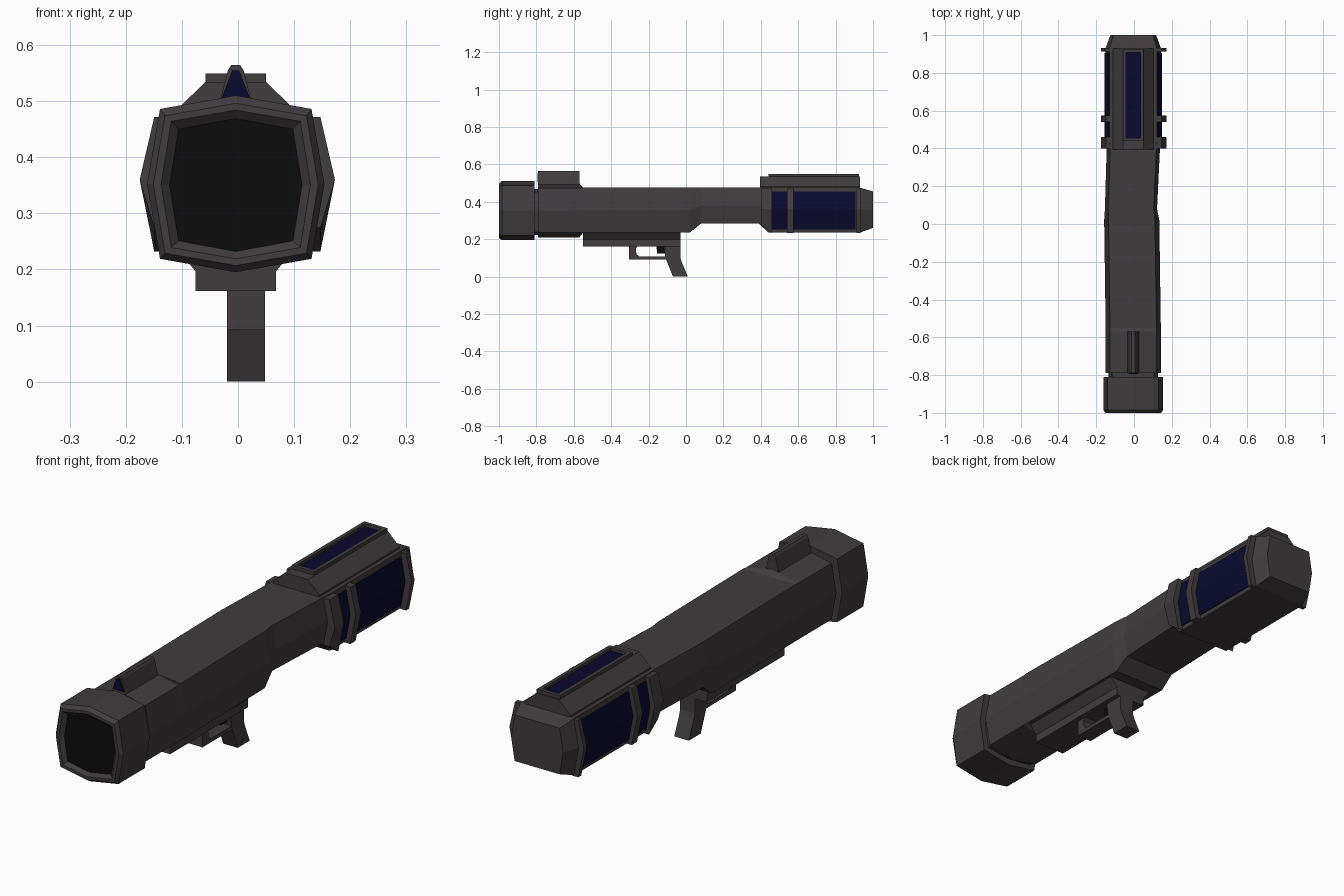
import bpy, bmesh

cube = bpy.data.objects.get("Cube")
if cube:
    bpy.data.objects.remove(cube, do_unlink=True)

CX = -0.004


def material(name, rgb):
    m = bpy.data.materials.new(name)
    m.use_nodes = True
    m.diffuse_color = (*rgb, 1)
    m.node_tree.nodes["Principled BSDF"].inputs["Base Color"].default_value = (*rgb, 1)
    return m


GREY = material("gunmetal_grey", (0.054, 0.045, 0.049))
BLUE = material("dark_blue", (0.003, 0.003, 0.03))
BLACK = material("bore_black", (0.004, 0.004, 0.004))


def finish(name, bm, *mats):
    bmesh.ops.recalc_face_normals(bm, faces=bm.faces)
    mesh = bpy.data.meshes.new(name)
    bm.to_mesh(mesh)
    bm.free()
    for m in mats:
        mesh.materials.append(m)
    obj = bpy.data.objects.new(name, mesh)
    bpy.context.collection.objects.link(obj)
    return obj


def ring(y, corner, side, low, high, peak=0.0, cx=CX):
    """Eight-point section: peaks at top and bottom, corners and sides."""
    mid = (low + high) / 2
    half = [(0, high + peak), (corner, high), (side, mid), (corner, low), (0, low - peak)]
    pts = half + [(-x, z) for x, z in half[3:0:-1]]
    return [(cx + x, y, z) for x, z in pts]


def loft(name, rings, end_mat=None):
    bm = bmesh.new()
    rows = [[bm.verts.new(p) for p in r] for r in rings]
    for a, b in zip(rows, rows[1:]):
        for i in range(len(a)):
            j = (i + 1) % len(a)
            bm.faces.new((a[i], a[j], b[j], b[i]))
    bm.faces.new(rows[0])
    end = bm.faces.new(rows[-1])
    if end_mat:
        end.material_index = 1
    return finish(name, bm, *([GREY, end_mat] if end_mat else [GREY]))


def prism(name, pts, start, end, axis="y", mat=GREY):
    """Extrude a profile: (x, z) along y, or (y, z) along x."""
    bm = bmesh.new()
    place = (lambda p, t: (p[0], t, p[1])) if axis == "y" else (lambda p, t: (t, p[0], p[1]))
    a = [bm.verts.new(place(p, start)) for p in pts]
    b = [bm.verts.new(place(p, end)) for p in pts]
    bm.faces.new(a)
    bm.faces.new(b)
    for i in range(len(pts)):
        j = (i + 1) % len(pts)
        bm.faces.new((a[i], a[j], b[j], b[i]))
    return finish(name, bm, mat)


def box(name, x0, x1, y0, y1, z0, z1, mat=GREY):
    return prism(name, [(x0, z0), (x1, z0), (x1, z1), (x0, z1)], y0, y1, mat=mat)


def mirrored(half):
    """Close a half profile across the centre line."""
    return [(CX + x, z) for x, z in half] + [(CX - x, z) for x, z in reversed(half)]


# Muzzle with chamfered rim and recessed bore
loft("muzzle", [
    ring(-0.81, 0.135, 0.158, 0.219, 0.486, 0.024),
    ring(-0.985, 0.135, 0.158, 0.219, 0.486, 0.024),
    ring(-1.0, 0.126, 0.147, 0.229, 0.474, 0.022),
    ring(-1.0, 0.115, 0.133, 0.239, 0.464, 0.02),
    ring(-0.985, 0.102, 0.118, 0.251, 0.45, 0.019),
], BLACK)

# Neck behind the muzzle
loft("muzzle_neck", [
    ring(-0.83, 0.112, 0.13, 0.237, 0.453, 0.014),
    ring(-0.77, 0.112, 0.13, 0.237, 0.453, 0.014),
])

# Main tube: peaked collar, long body, slim waist, rear housing, end cap
loft("main_tube", [
    ring(-0.79, 0.123, 0.146, 0.235, 0.473, 0.026),
    ring(-0.57, 0.123, 0.146, 0.235, 0.473, 0.026),
    ring(-0.55, 0.123, 0.146, 0.235, 0.475),
    ring(0.02, 0.123, 0.146, 0.235, 0.475, cx=-0.012),
    ring(0.08, 0.12, 0.138, 0.283, 0.475, cx=-0.016),
    ring(0.39, 0.122, 0.141, 0.283, 0.475),
    ring(0.44, 0.125, 0.147, 0.235, 0.475),
    ring(0.93, 0.125, 0.147, 0.235, 0.475),
    ring(1.0, 0.105, 0.121, 0.26, 0.455),
])

# Front sight ridge with a blue front plate
prism("front_sight", mirrored([(0.032, 0.485), (0.014, 0.555), (0.008, 0.564)]), -0.79, -0.57)
prism("sight_plate", mirrored([(0.025, 0.506), (0.006, 0.555)]), -0.795, -0.79, mat=BLUE)

# Side frames and blue panels on the rear housing
for s, label in ((1, "left"), (-1, "right")):
    bar = [(0.118, 0.472), (0.148, 0.472), (0.174, 0.36), (0.148, 0.232), (0.118, 0.232)]
    bar = [(CX * 0.3 + s * x, z) for x, z in bar]
    for n, (y0, y1) in enumerate(((0.4, 0.46), (0.54, 0.575), (0.912, 0.932))):
        frame = prism(f"{label}_frame_bar_{n + 1}", bar, y0, y1)
        if n == 0:
            for v in frame.data.vertices:
                if v.co.y < 0.41 and v.co.z < 0.25:
                    v.co.z = 0.275
    panel = [(0.12, 0.455), (0.132, 0.455), (0.151, 0.355), (0.132, 0.252), (0.12, 0.252)]
    panel = [(CX + s * x, z) for x, z in panel]
    prism(f"{label}_small_panel", panel, 0.46, 0.54, mat=BLUE)
    prism(f"{label}_large_panel", panel, 0.575, 0.905, mat=BLUE)

# Top rail with a framed blue slot
prism("top_rail", mirrored([(0.108, 0.474), (0.108, 0.482), (0.054, 0.534)]), 0.395, 0.93)
for s in (-1, 1):
    xs = sorted((CX + s * 0.038, CX + s * 0.054))
    box("rail_ridge", *xs, 0.44, 0.925, 0.53, 0.549)
for y0, y1 in ((0.44, 0.456), (0.909, 0.925)):
    box("rail_end", CX - 0.038, CX + 0.038, y0, y1, 0.53, 0.549)
box("rail_slot_panel", CX - 0.038, CX + 0.038, 0.456, 0.909, 0.532, 0.537, BLUE)

# Underside mount
prism("grip_mount", mirrored([(0.072, 0.162), (0.072, 0.197), (0.105, 0.237)]), -0.55, -0.03)

# Grip, trigger and guard
GX0, GX1 = -0.02, 0.048
prism("grip", [(-0.12, 0.17), (-0.03, 0.17), (-0.03, 0.1), (-0.022, 0.075), (0.01, 0.0),
               (-0.07, 0.0), (-0.11, 0.1)], GX0, GX1, "x")
prism("trigger_guard", [(-0.305, 0.17), (-0.305, 0.092), (-0.1, 0.092), (-0.1, 0.108),
                        (-0.25, 0.108), (-0.265, 0.12), (-0.268, 0.15), (-0.255, 0.17)],
      GX0, GX1, "x")
prism("trigger", [(-0.158, 0.17), (-0.155, 0.122), (-0.112, 0.122), (-0.115, 0.17)],
      0.0, 0.028, "x", BLACK)
